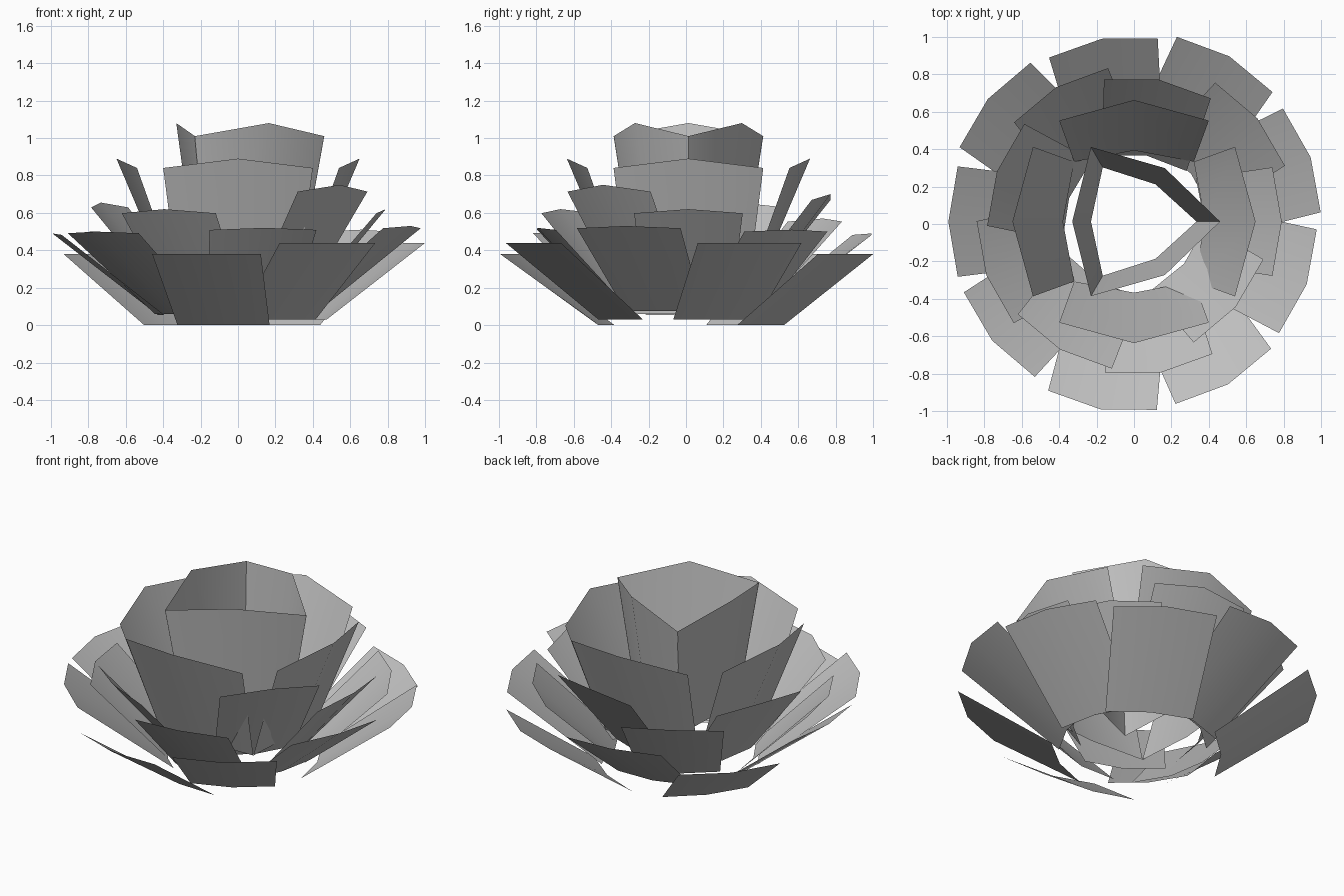
import bpy
import bmesh
from math import cos, sin, radians

cube = bpy.data.objects.get("Cube")
if cube:
    bpy.data.objects.remove(cube, do_unlink=True)

grey = bpy.data.materials.new("petal_grey")
grey.use_nodes = True
colour = (0.53, 0.53, 0.53, 1.0)
grey.diffuse_color = colour
grey.node_tree.nodes["Principled BSDF"].inputs["Base Color"].default_value = colour

CENTRE_Y = 0.013


def petal(name, angle, top, bottom):
    """Thin petal with a soft centre crease.
    top and bottom are (middle radius, corner inset, half width, middle z, corner drop)."""
    a = radians(angle)
    bm = bmesh.new()
    rows = []
    for radius, inset, half, z, drop in (bottom, top):
        row = []
        for side in (-1, 0, 1):
            out = radius - inset * abs(side)
            across = half * side
            row.append(bm.verts.new((out * cos(a) - across * sin(a),
                                     out * sin(a) + across * cos(a) + CENTRE_Y,
                                     z - drop * abs(side))))
        rows.append(row)
    for i in range(2):
        bm.faces.new((rows[0][i], rows[0][i + 1], rows[1][i + 1], rows[1][i]))
    for face in bm.faces:
        face.smooth = True
    mesh = bpy.data.meshes.new(name)
    bm.to_mesh(mesh)
    bm.free()
    mesh.materials.append(grey)
    obj = bpy.data.objects.new(name, mesh)
    bpy.context.collection.objects.link(obj)


def base_z(z):
    return (z - 0.38) * 0.5


def tip_drop(z):
    return max(0, z - 0.42) * 0.11


# Outer ring: petal tips at staggered heights, 40 degrees apart
outer_heights = (0.44, 0.38, 0.49, 0.38, 0.49, 0.50, 0.38, 0.44, 0.53)
for i, z in enumerate(outer_heights):
    lift = z - 0.38
    petal(f"outer_petal_{i + 1}", 20 + 40 * i,
          (1.02 - 0.25 * lift, 0.05, 0.295, z, tip_drop(z)),
          (0.48 - 0.45 * lift, 0.035, 0.25 - 0.2 * lift, base_z(z), 0))

# Middle ring: set between the outer petals, (tip radius, tip height)
middle_tips = ((0.79, 0.62), (0.86, 0.51), (0.77, 0.70), (0.83, 0.57), (0.78, 0.655),
               (0.84, 0.50), (0.79, 0.62), (0.82, 0.52), (0.71, 0.75))
for i, (radius, z) in enumerate(middle_tips):
    petal(f"middle_petal_{i + 1}", 40 * i,
          (radius, 0.05, 0.29, z, tip_drop(z)),
          (0.40 - 0.2 * (z - 0.5), 0.045, 0.23, base_z(z), 0))

# Inner ring: four broad upright petals
for i in range(4):
    petal(f"inner_petal_{i + 1}", 90 * i,
          (0.65, 0.11, 0.40, 0.89, 0.05),
          (0.38, 0.06, 0.32, base_z(0.89), 0.03))

# Heart: three petals that meet edge to edge
for i in range(3):
    petal(f"heart_petal_{i + 1}", 60 + 120 * i,
          (0.33, 0.10, 0.40, 1.08, 0.07),
          (0.23, 0.063, 0.29, base_z(1.08), 0.04))
